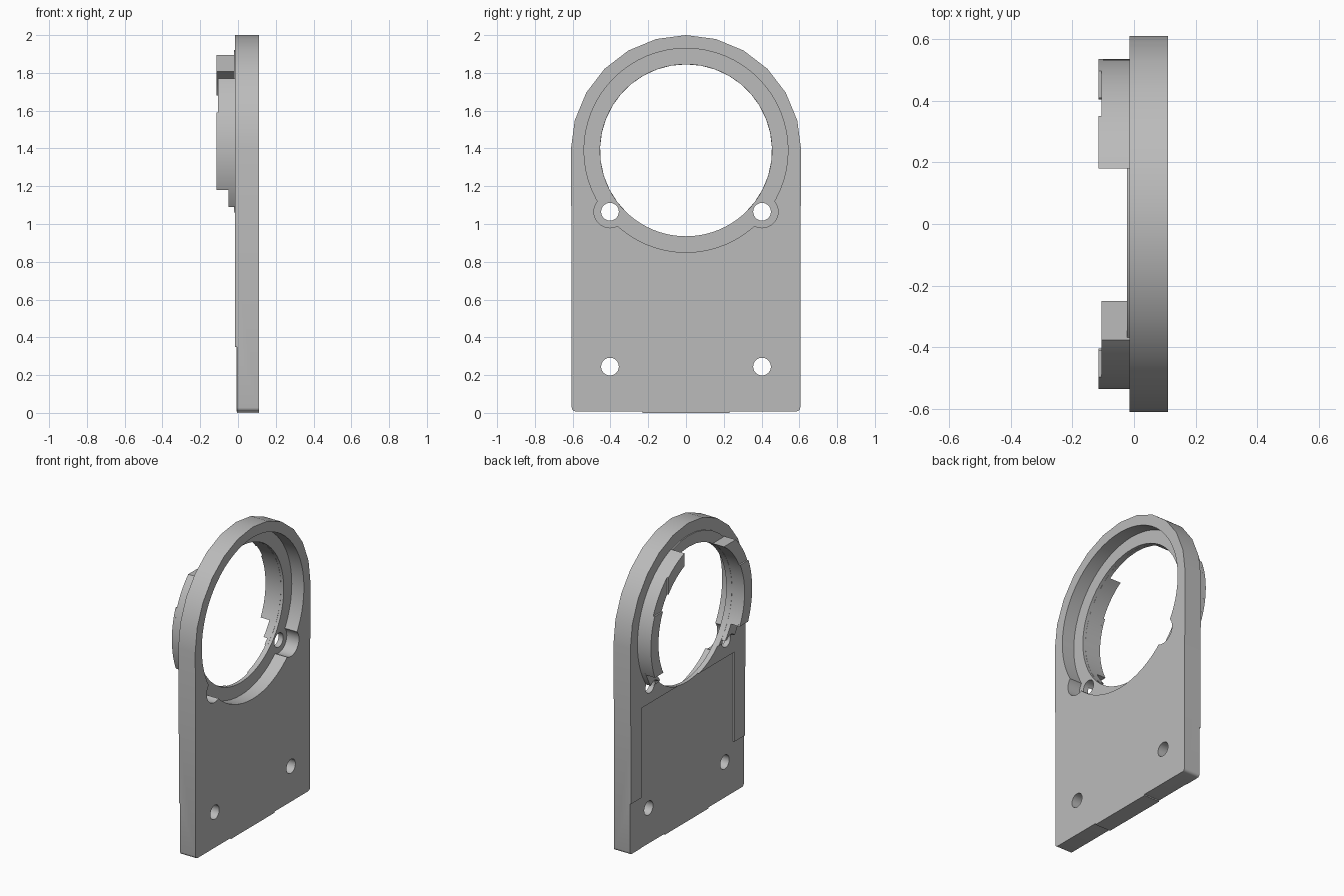
import bpy, bmesh
from math import pi, sin, cos, asin, acos, radians

cube = bpy.data.objects.get("Cube")
if cube:
    bpy.data.objects.remove(cube, do_unlink=True)

grey = bpy.data.materials.new("plain_grey")
grey.use_nodes = True
colour = (0.5, 0.5, 0.5, 1)
grey.diffuse_color = colour
grey.node_tree.nodes["Principled BSDF"].inputs["Base Color"].default_value = colour

CZ = 1.39            # height of the ring centre
BORE, RING = 0.455, 0.535


def prism(name, pts, x0, x1):
    """Extrude a (y, z) outline along x."""
    bm = bmesh.new()
    face = bm.faces.new([bm.verts.new((x0, y, z)) for y, z in pts])
    ext = bmesh.ops.extrude_face_region(bm, geom=[face])
    verts = [v for v in ext["geom"] if isinstance(v, bmesh.types.BMVert)]
    bmesh.ops.translate(bm, verts=verts, vec=(x1 - x0, 0, 0))
    bmesh.ops.recalc_face_normals(bm, faces=bm.faces)
    mesh = bpy.data.meshes.new(name)
    bm.to_mesh(mesh)
    bm.free()
    mesh.materials.append(grey)
    ob = bpy.data.objects.new(name, mesh)
    bpy.context.collection.objects.link(ob)
    return ob


def arc(r, a0, a1, n, y=0, z=CZ):
    return [(y + r * cos(a0 + (a1 - a0) * i / n), z + r * sin(a0 + (a1 - a0) * i / n))
            for i in range(n + 1)]


def disc(name, r, y, z, x0, x1, n=64):
    return prism(name, arc(r, 0, 2 * pi, n, y, z)[:-1], x0, x1)


def cut(ob, cutter):
    mod = ob.modifiers.new("cut", "BOOLEAN")
    mod.operation, mod.solver, mod.object = "DIFFERENCE", "EXACT", cutter
    bpy.context.view_layer.objects.active = ob
    bpy.ops.object.modifier_apply(modifier=mod.name)


# End rules for curved bands: angle at radius r where the band is cut flat
def at_y(y):
    return lambda r: acos(y / r)


def at_z(z, side=1):
    return lambda r: asin((z - CZ) / r) if side > 0 else pi - asin((z - CZ) / r)


def band(name, start, end, x0, x1, ro=RING):
    outer = arc(ro, start(ro), end(ro), 28)
    inner = arc(BORE, start(BORE), end(BORE), 28)
    return prism(name, outer + inner[::-1], x0, x1)


# Main plate: arched top, straight sides, small rounded feet
right_foot = arc(0.02, pi, 1.5 * pi, 4, -0.585, 0.028)
left_foot = arc(0.02, 1.5 * pi, 2 * pi, 4, 0.585, 0.028)
outline = (arc(0.61, 0, pi, 12) + [(-0.605, 0.8)] + right_foot
           + [(-0.23, 0.008), (-0.23, 0), (0.23, 0), (0.23, 0.008)]
           + left_foot + [(0.605, 0.8)])
plate = prism("plate", outline, -0.015, 0.11)

# Curved clips, thin collar and bosses behind the plate
parts = [
    band("collar", at_z(1.06), at_z(1.06, -1), -0.022, 0.0, 0.53),
    band("left_clip", at_z(1.18), at_y(0.18), -0.105, -0.01),
    band("right_clip", at_z(1.77, -1), at_z(1.18, -1), -0.105, -0.01),
    band("left_clip_top_lip", at_y(0.35), at_y(0.18), -0.115, -0.1),
    band("left_clip_lower_lip", at_z(1.18), at_z(1.59), -0.115, -0.1),
    band("right_clip_lower_lip", at_z(1.59, -1), at_z(1.18, -1), -0.115, -0.1),
    band("left_boss", at_z(1.09), at_z(1.19), -0.05, -0.01),
    band("right_boss", at_z(1.19, -1), at_z(1.09, -1), -0.05, -0.01),
]

# Recess with side pockets, bore, screw holes and shallow back panel
plate_cutters = [
    disc("recess_cutter", 0.54, 0, CZ, 0.02, 0.3),
    disc("bore_cutter", BORE, 0, CZ, -0.3, 0.4, 80),
    prism("panel_cutter", [(0.49, -0.1), (0.49, 0.95), (-0.49, 0.95), (-0.49, 0.35),
                           (-0.7, 0.35), (-0.7, -0.1)], -0.2, -0.005),
    prism("strip_cutter", [(0.48, -0.1), (0.7, -0.1), (0.7, 0.35), (0.48, 0.35)],
          -0.25, -0.008),
]
hole_cutters = []
for y in (-0.4025, 0.4025):
    plate_cutters.append(disc("pocket_cutter", 0.085, y, 1.065, 0.02, 0.25, 32))
    plate_cutters.append(disc("lower_hole_cutter", 0.047, y, 0.245, -0.3, 0.3, 24))
    hole_cutters.append(disc("upper_hole_cutter", 0.047, y, 1.065, -0.35, 0.35, 24))

for c in plate_cutters + hole_cutters:
    cut(plate, c)
for part in parts:
    if "boss" in part.name or part.name == "collar":
        for c in hole_cutters:
            cut(part, c)
for c in plate_cutters + hole_cutters:
    bpy.data.objects.remove(c, do_unlink=True)

# Smooth curved walls, keep edges crisp
bpy.ops.object.select_all(action="DESELECT")
for ob in [plate] + parts:
    ob.select_set(True)
bpy.context.view_layer.objects.active = plate
bpy.ops.object.shade_smooth_by_angle(angle=radians(30))
